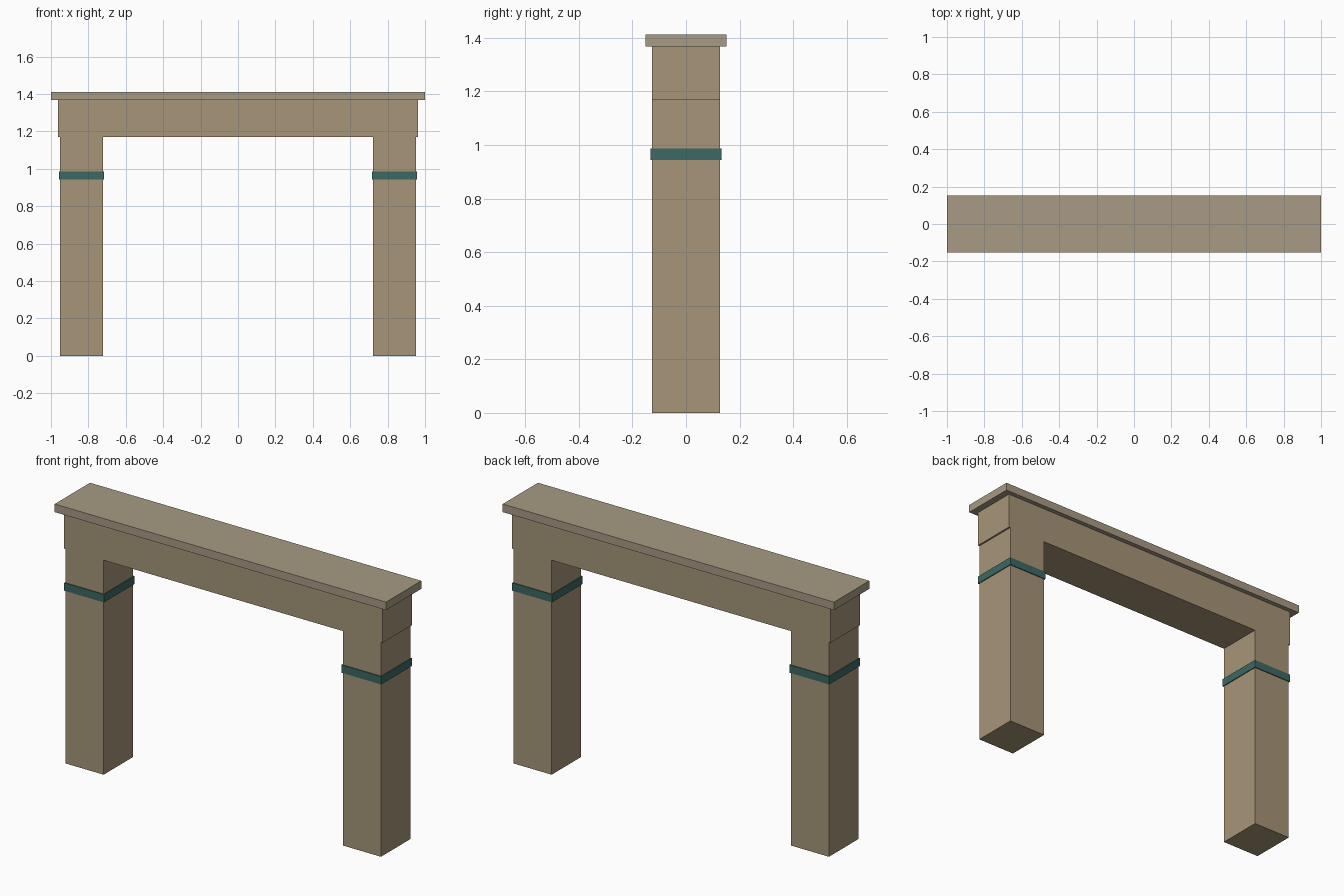
import bpy
import bmesh
from mathutils import Matrix, Vector

if "Cube" in bpy.data.objects:
    bpy.data.objects.remove(bpy.data.objects["Cube"])


def material(name, rgb):
    m = bpy.data.materials.new(name)
    m.diffuse_color = (*rgb, 1)
    m.use_nodes = True
    m.node_tree.nodes["Principled BSDF"].inputs["Base Color"].default_value = m.diffuse_color
    return m


def box(name, x, y, z, mat, mirrored=False):
    """Box from x=(min, max), half depth y, z=(min, max)."""
    size = Vector((x[1] - x[0], 2 * y, z[1] - z[0]))
    centre = Vector(((x[0] + x[1]) / 2, 0, (z[0] + z[1]) / 2))
    bm = bmesh.new()
    bmesh.ops.create_cube(
        bm, size=1, matrix=Matrix.Translation(centre) @ Matrix.Diagonal((*size, 1)))
    mesh = bpy.data.meshes.new(name)
    bm.to_mesh(mesh)
    bm.free()
    mesh.materials.append(mat)
    ob = bpy.data.objects.new(name, mesh)
    bpy.context.collection.objects.link(ob)
    if mirrored:
        ob.modifiers.new("Mirror", 'MIRROR').use_axis[0] = True
    return ob


stone = material("stone", (0.38, 0.30, 0.19))
cap_stone = material("cap_stone", (0.39, 0.325, 0.23))
teal = material("teal", (0.045, 0.14, 0.13))

# Pair of posts, each wrapped by a thin teal band
box("posts", (0.722, 0.952), 0.127, (0, 1.17), stone, mirrored=True)
box("post_bands", (0.717, 0.957), 0.132, (0.943, 0.986), teal, mirrored=True)

# Lintel beam and overhanging cap slab
box("lintel", (-0.962, 0.962), 0.127, (1.17, 1.368), stone)
box("cap_slab", (-1, 1), 0.152, (1.368, 1.412), cap_stone)
